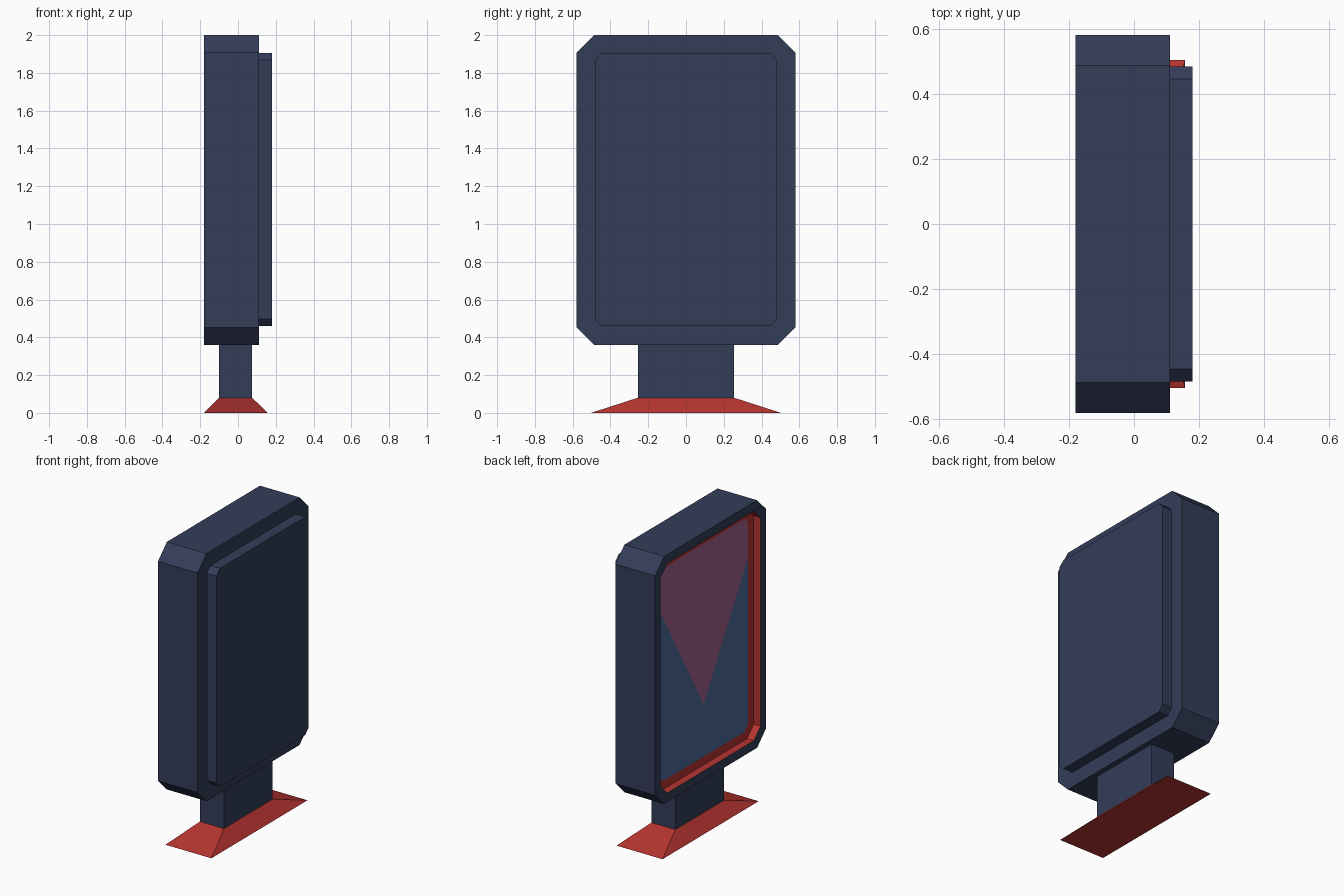
import bpy

if "Cube" in bpy.data.objects:
    bpy.data.objects.remove(bpy.data.objects["Cube"])


def material(name, r, g, b):
    lin = [((c / 255 + 0.055) / 1.055) ** 2.4 for c in (r, g, b)]
    m = bpy.data.materials.new(name)
    m.diffuse_color = (*lin, 1)
    m.use_nodes = True
    m.node_tree.nodes["Principled BSDF"].inputs["Base Color"].default_value = m.diffuse_color
    return m


NAVY = material("navy", 51, 61, 89)
RED = material("red", 182, 52, 48)
BLUE = material("screen_blue", 76, 107, 155)
PINK = material("screen_pink", 158, 97, 138)


def octagon(x, half, z0, z1, c):
    # Rectangle with chamfered corners standing in the plane x
    pts = [(-half + c, z0), (half - c, z0), (half, z0 + c), (half, z1 - c),
           (half - c, z1), (-half + c, z1), (-half, z1 - c), (-half, z0 + c)]
    return [(x, y, z) for y, z in pts]


def rect(z, x0, x1, half):
    return [(x0, -half, z), (x1, -half, z), (x1, half, z), (x0, half, z)]


def loft(name, rings, mat, cap_start=False, cap_end=False):
    n = len(rings[0])
    verts = [v for ring in rings for v in ring]
    faces = []
    for k in range(len(rings) - 1):
        a, b = k * n, (k + 1) * n
        faces += [(a + i, a + (i + 1) % n, b + (i + 1) % n, b + i) for i in range(n)]
    if cap_start:
        faces.append(tuple(reversed(range(n))))
    if cap_end:
        faces.append(tuple(range(len(verts) - n, len(verts))))
    me = bpy.data.meshes.new(name)
    me.from_pydata(verts, [], faces)
    me.materials.append(mat)
    ob = bpy.data.objects.new(name, me)
    bpy.context.collection.objects.link(ob)
    return ob


FRONT, RECESS, BACK = -0.18, -0.13, 0.11
OUTER = (0.58, 0.36, 2.0, 0.093)
OPENING = (0.523, 0.42, 1.94, 0.07)
S, S0, S1, C = 0.465, 0.475, 1.885, 0.04   # screen half width, bottom, top, chamfer

# Housing with an open display side
loft("housing", [octagon(FRONT, *OPENING), octagon(FRONT, *OUTER),
                 octagon(BACK, *OUTER)], NAVY, cap_end=True)

# Red recessed bezel
loft("bezel", [octagon(RECESS, S, S0, S1, C), octagon(RECESS, *OPENING),
               octagon(FRONT, *OPENING)], RED)

# Raised rear panel
loft("rear_panel", [octagon(BACK, 0.483, 0.46, 1.905, 0.037),
                    octagon(0.18, 0.483, 0.46, 1.905, 0.037)], NAVY, True, True)

# Screen, split by a V into a lower and an upper field
TIP, ARM = 0.82, 1.62
lower = [(-S + C, S0), (S - C, S0), (S, S0 + C), (S, ARM), (0, TIP), (-S, ARM), (-S, S0 + C)]
upper = [(0, TIP), (S, ARM), (S, S1 - C), (S - C, S1), (-S + C, S1), (-S, S1 - C), (-S, ARM)]
for name, outline, mat in (("screen_lower", lower, BLUE), ("screen_upper", upper, PINK)):
    loft(name, [[(RECESS, y, z) for y, z in outline]], mat, cap_start=True)

# Post and flared foot
loft("post", [rect(0.08, -0.10, 0.075, 0.255), rect(0.36, -0.10, 0.075, 0.255)],
     NAVY, True, True)
loft("foot", [rect(0, -0.18, 0.157, 0.503), rect(0.08, -0.10, 0.075, 0.255)],
     RED, True, True)
